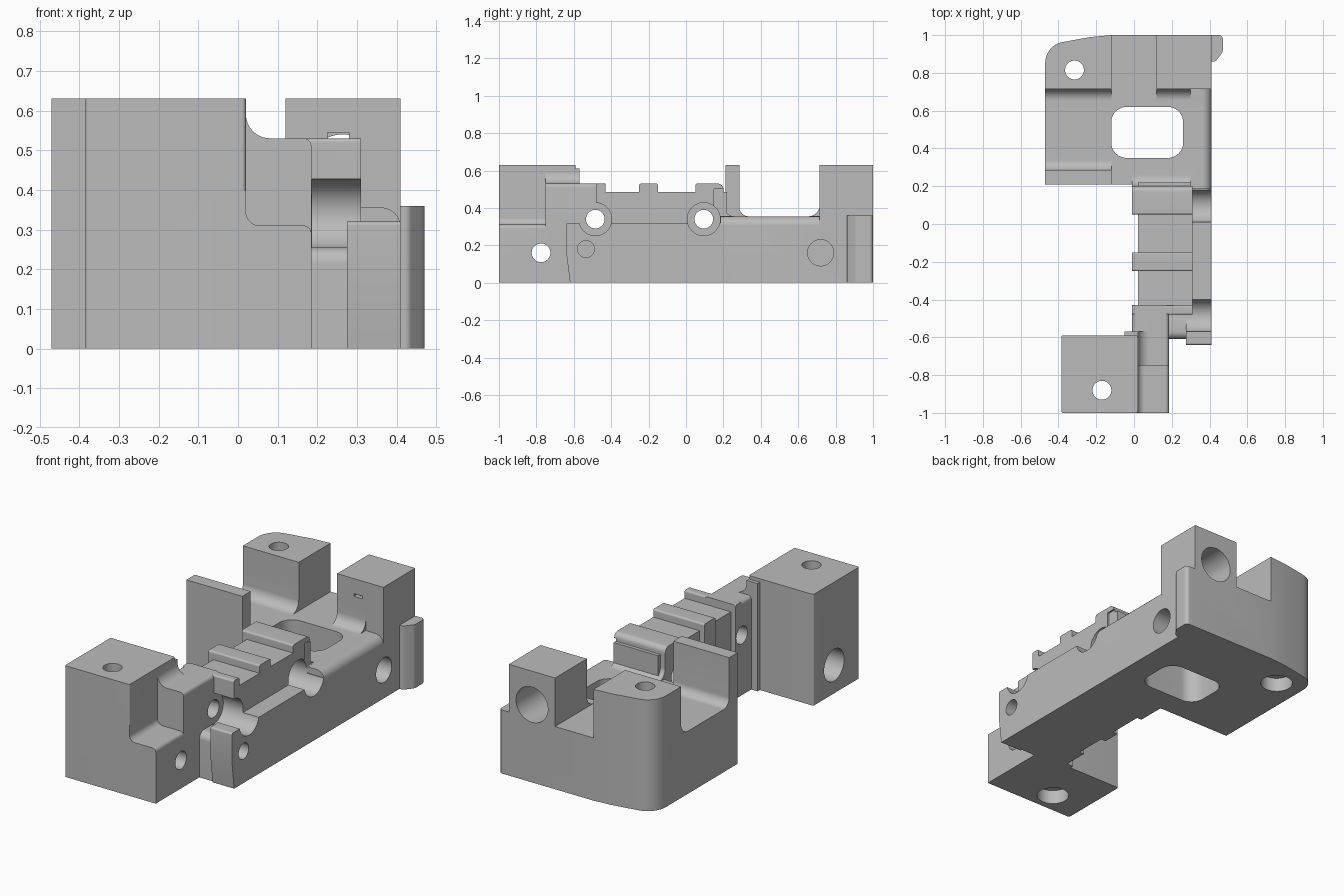
import bpy, bmesh, math
from mathutils import Vector

cube = bpy.data.objects.get("Cube")
if cube:
    bpy.data.objects.remove(cube, do_unlink=True)

grey = bpy.data.materials.new("plain grey")
grey.use_nodes = True
colour = (0.5, 0.5, 0.5, 1)
grey.diffuse_color = colour
grey.node_tree.nodes["Principled BSDF"].inputs["Base Color"].default_value = colour


def rounded(points, steps=8):
    """Turn (a, b, radius) corners into an outline with arcs."""
    corners = [Vector(p[:2]) for p in points]
    out = []
    for i, p in enumerate(corners):
        r = points[i][2] if len(points[i]) > 2 else 0
        if not r:
            out.append(p)
            continue
        u = (corners[i - 1] - p).normalized()
        v = (corners[(i + 1) % len(corners)] - p).normalized()
        half = u.angle(v) / 2
        centre = p + (u + v).normalized() * r / math.sin(half)
        start = p + u * r / math.tan(half) - centre
        end = p + v * r / math.tan(half) - centre
        out += [centre + start.lerp(end, k / steps).normalized() * r
                for k in range(steps + 1)]
    return out


def prism(name, axis, low, high, points):
    """Extrude an outline: X takes (y, z), Y takes (x, z), Z takes (x, y)."""
    bm = bmesh.new()
    place = {"X": lambda a, b: (low, a, b), "Y": lambda a, b: (a, low, b),
             "Z": lambda a, b: (a, b, low)}[axis]
    face = bm.faces.new([bm.verts.new(place(*p)) for p in rounded(points)])
    ext = bmesh.ops.extrude_face_region(bm, geom=[face])
    move = Vector([(high - low) * (axis == k) for k in "XYZ"])
    bmesh.ops.translate(bm, vec=move, verts=[g for g in ext["geom"]
                        if isinstance(g, bmesh.types.BMVert)])
    bmesh.ops.recalc_face_normals(bm, faces=bm.faces)
    mesh = bpy.data.meshes.new(name)
    bm.to_mesh(mesh)
    bm.free()
    mesh.materials.append(grey)
    ob = bpy.data.objects.new(name, mesh)
    bpy.context.collection.objects.link(ob)
    return ob


def rect(a0, a1, b0, b1, r=0, top=0):
    return [(a0, b0, r), (a1, b0, r), (a1, b1, top or r), (a0, b1, top or r)]


def bore(axis, low, high, a, b, r, sides=40):
    ring = [(a + r * math.cos(math.tau * k / sides),
             b + r * math.sin(math.tau * k / sides)) for k in range(sides)]
    return prism("bore", axis, low, high, ring)


# Rear carriage: floor with one swept corner, wall and two posts
sweep = [(-0.12, 1), (-0.23, 0.99), (-0.34, 0.97), (-0.47, 0.945, 0.11)]
body = prism("clamp_bracket", "Z", 0, 0.355,
             [(-0.47, 0.21), (0.41, 0.21), (0.41, 1)] + sweep)
adds = [
    prism("thin_wall", "X", -0.47, -0.12,
          [(0.21, 0.2), (0.21, 0.63), (0.285, 0.63), (0.285, 0.355, 0.05),
           (0.36, 0.355), (0.36, 0.2)]),
    prism("swept_post", "Z", 0.2, 0.63, [(-0.47, 0.715), (-0.12, 0.715)] + sweep),
    prism("square_post", "Z", 0.2, 0.63, rect(0.12, 0.41, 0.715, 1)),
    prism("side_tab", "Z", 0, 0.36,
          [(0.38, 0.86), (0.43, 0.86, 0.02), (0.47, 0.91, 0.03), (0.47, 1, 0.02), (0.38, 1)]),
]
for x0, x1 in ((-0.47, -0.12), (0.12, 0.41)):
    adds.append(prism("post_fillet", "X", x0, x1,
                      [(0.75, 0.2), (0.75, 0.5), (0.715, 0.5), (0.715, 0.355, 0.06),
                       (0.64, 0.355), (0.64, 0.2)]))

# Ribbed centre bar and its side shelf
adds += [
    prism("bar_core", "X", 0.02, 0.31, rect(-0.47, 0.22, 0, 0.485)),
    prism("bar_end", "X", -0.01, 0.31,
          [(0.05, 0), (0.05, 0.53, 0.01), (0.2, 0.53, 0.03), (0.2, 0.355, 0.06),
           (0.29, 0.355), (0.29, 0)]),
    prism("middle_rib", "X", -0.01, 0.31,
          [(-0.25, 0), (-0.15, 0), (-0.15, 0.53, 0.01), (-0.25, 0.53, 0.01)]),
    prism("front_rib", "X", -0.01, 0.31,
          [(-0.48, 0), (-0.43, 0), (-0.43, 0.53, 0.01), (-0.48, 0.53, 0.01)]),
    prism("side_shelf", "X", 0.275, 0.41,
          [(-0.62, 0), (0.25, 0), (0.25, 0.32), (-0.64, 0.32, 0.01), (-0.64, 0.16)]),
    prism("shelf_step", "X", 0.28, 0.41, rect(0.185, 0.25, 0, 0.355)),
    prism("front_ledge", "X", 0.15, 0.3,
          [(-0.61, 0), (-0.4, 0), (-0.4, 0.255), (-0.61, 0.255, 0.04)]),
]

# Front block with the stepped side
adds += [
    prism("front_block", "Z", 0, 0.63, rect(-0.385, 0.02, -1, -0.59, 0.01)),
    prism("low_step", "Y", -1, -0.73,
          [(-0.05, 0), (0.185, 0), (0.185, 0.31, 0.02), (0.02, 0.31, 0.035),
           (0.02, 0.4), (-0.05, 0.4)]),
    prism("high_step", "Y", -0.75, -0.57,
          [(-0.05, 0), (0.185, 0), (0.185, 0.53, 0.02), (0.02, 0.53, 0.06),
           (0.02, 0.61), (-0.05, 0.61)]),
    prism("neck", "Y", -0.6, -0.43,
          [(-0.01, 0), (0.185, 0), (0.185, 0.53, 0.02), (-0.01, 0.53, 0.02)]),
]

# Cut-outs: window, rounded floor edge, bores and counterbores
cuts = [
    prism("window", "Z", -0.1, 0.7, rect(-0.12, 0.26, 0.35, 0.62, 0.08)),
    prism("edge_round", "Y", 0.15, 0.715,
          [(0.5, 0.25), (0.5, 0.5), (0.3, 0.5), (0.3, 0.3555), (0.4105, 0.3555, 0.05),
           (0.4105, 0.25)]),
    bore("Y", 0.74, 1.1, 0.265, 0.44, 0.1),
    prism("slot", "Y", 0.6, 0.8, rect(0.225, 0.28, 0.53, 0.545)),
    bore("X", 0.2, 0.5, 0.72, 0.16, 0.07),
    bore("X", 0.3, 0.5, -0.535, 0.18, 0.045),
    bore("X", -0.5, 0.3, -0.775, 0.16, 0.05),
    bore("X", -0.5, -0.25, -0.775, 0.16, 0.09),
]
for y in (-0.485, 0.095):
    cuts += [bore("X", -0.1, 0.5, y, 0.34, 0.05), bore("X", 0.186, 0.5, y, 0.34, 0.088)]
for x, y in ((-0.17, -0.88), (-0.315, 0.815)):
    cuts += [bore("Z", -0.1, 0.7, x, y, 0.05), bore("Z", -0.1, 0.08, x, y, 0.085)]

# Merge and cut, then bake the result into the body
for tools, operation in ((adds, "UNION"), (cuts, "DIFFERENCE")):
    for tool in tools:
        mod = body.modifiers.new(tool.name, "BOOLEAN")
        mod.operation, mod.solver, mod.object = operation, "EXACT", tool
bpy.context.view_layer.update()
graph = bpy.context.evaluated_depsgraph_get()
baked = bpy.data.meshes.new_from_object(body.evaluated_get(graph))
body.modifiers.clear()
body.data = baked
for tool in adds + cuts:
    bpy.data.objects.remove(tool, do_unlink=True)

# Smooth the curved faces, keep the edges sharp
bpy.ops.object.select_all(action="DESELECT")
body.select_set(True)
bpy.context.view_layer.objects.active = body
bpy.ops.object.shade_smooth_by_angle(angle=math.radians(30))
